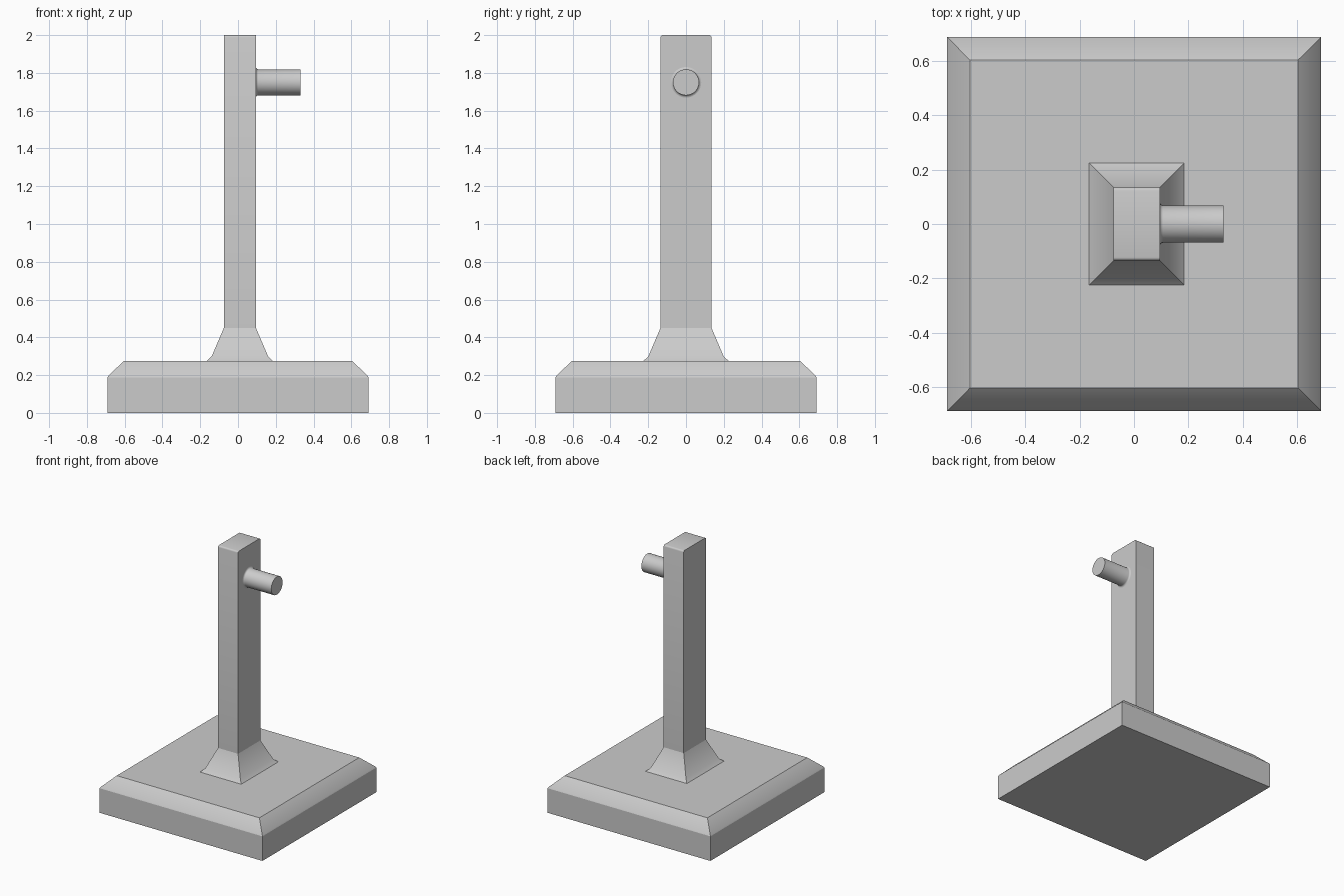
import bpy
import bmesh
import math

cube = bpy.data.objects.get("Cube")
if cube:
    bpy.data.objects.remove(cube, do_unlink=True)

GREY = (0.6, 0.6, 0.6, 1.0)
grey = bpy.data.materials.new("plain grey")
grey.use_nodes = True
grey.diffuse_color = GREY
grey.node_tree.nodes["Principled BSDF"].inputs["Base Color"].default_value = GREY


def loft(name, rings, smooth_angle):
    """Skin a stack of equal-length point rings and cap both ends."""
    bm = bmesh.new()
    loops = [[bm.verts.new(p) for p in ring] for ring in rings]
    count = len(loops[0])
    for low, high in zip(loops, loops[1:]):
        for i in range(count):
            j = (i + 1) % count
            bm.faces.new((low[i], low[j], high[j], high[i]))
    bm.faces.new(loops[0][::-1])
    bm.faces.new(loops[-1])
    bmesh.ops.recalc_face_normals(bm, faces=bm.faces)
    mesh = bpy.data.meshes.new(name)
    bm.to_mesh(mesh)
    bm.free()
    mesh.materials.append(grey)
    obj = bpy.data.objects.new(name, mesh)
    bpy.context.collection.objects.link(obj)
    bpy.ops.object.select_all(action='DESELECT')
    obj.select_set(True)
    bpy.context.view_layer.objects.active = obj
    bpy.ops.object.shade_smooth_by_angle(angle=math.radians(smooth_angle))
    return obj


def rectangle(half_x, half_y, z, x=0.0):
    return [(x + sx * half_x, sy * half_y, z)
            for sx, sy in ((-1, -1), (1, -1), (1, 1), (-1, 1))]


def circle_x(radius, x, z, count=32):
    angles = [2 * math.pi * i / count for i in range(count)]
    return [(x, radius * math.cos(a), z + radius * math.sin(a)) for a in angles]


POST_X, HALF_X, HALF_Y = 0.01, 0.085, 0.135
BASE_TOP, POST_BOTTOM, POST_TOP = 0.275, 0.45, 2.0

# Square base with a wide chamfer
loft("base", [rectangle(h, h, z) for h, z in
              ((0.69, 0), (0.69, 0.188), (0.686, 0.196), (0.605, BASE_TOP))], 25)

# Concave flared foot joining post and base
loft("post_foot", [rectangle(HALF_X + d, HALF_Y + d, z, POST_X) for d, z in
                   ((0.09, BASE_TOP), (0.064, 0.30), (0, POST_BOTTOM))], 30)

# Upright post, its top rounded along the front and back edges
ROUND = 0.012
steps = [math.radians(a) for a in (0, 30, 60, 90)]
top = [rectangle(HALF_X, HALF_Y - ROUND * (1 - math.cos(a)),
                 POST_TOP - ROUND * (1 - math.sin(a)), POST_X) for a in steps]
loft("post", [rectangle(HALF_X, HALF_Y, POST_BOTTOM, POST_X)] + top, 40)

# Round peg on the left face, with a small fillet at its root
PEG_R, PEG_Z, FACE_X, FILLET = 0.069, 1.75, POST_X + HALF_X, 0.012
root = [circle_x(PEG_R + FILLET * (1 - math.sin(a)),
                 FACE_X + FILLET * (1 - math.cos(a)), PEG_Z) for a in steps]
loft("peg", root + [circle_x(PEG_R, 0.33, PEG_Z)], 40)
